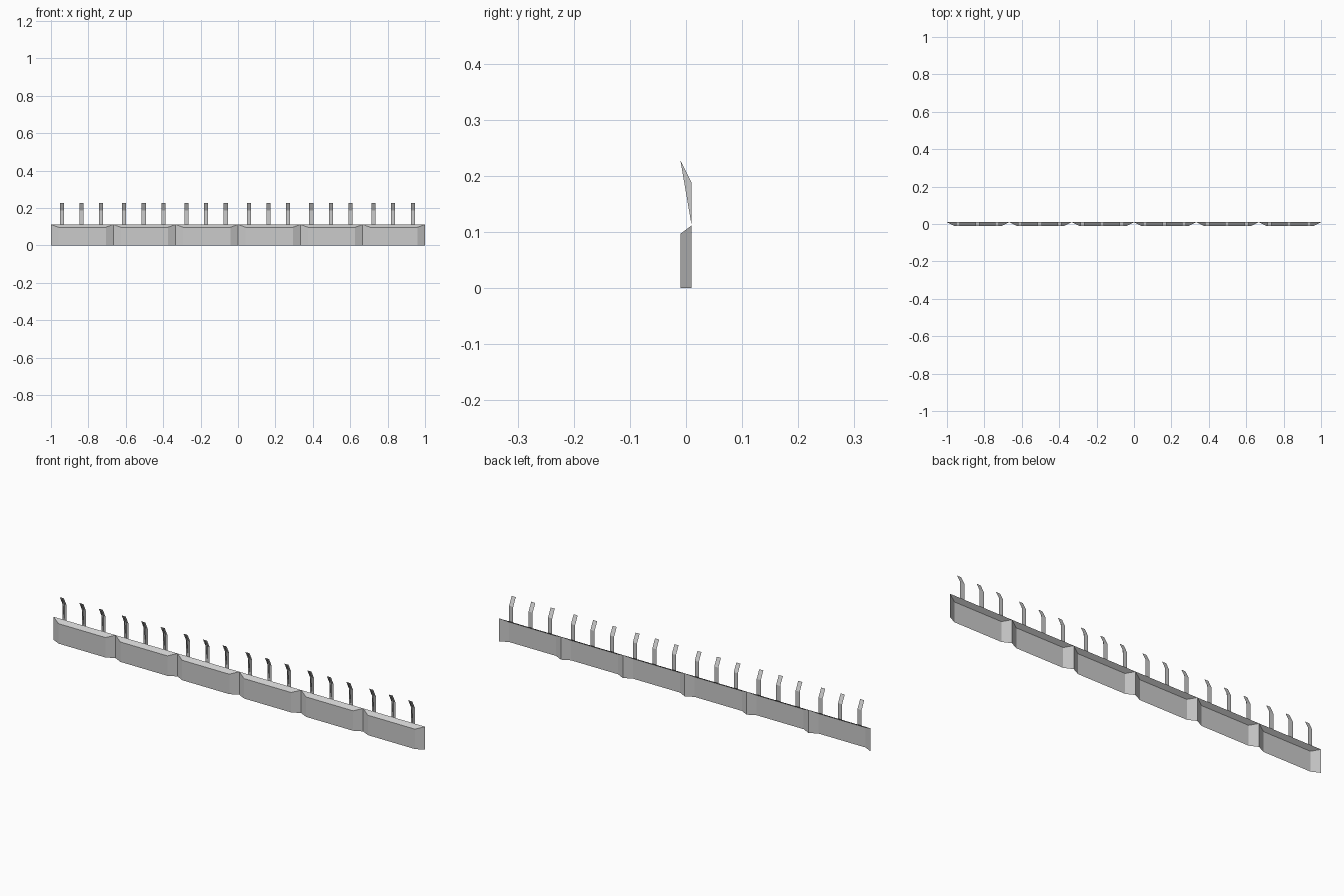
import bpy

if "Cube" in bpy.data.objects:
    bpy.data.objects.remove(bpy.data.objects["Cube"])

SEG = 1 / 3          # width of one wall panel
BACK, FRONT = 0.01, -0.01


def make(name, verts, faces):
    mesh = bpy.data.meshes.new(name)
    mesh.from_pydata(verts, [], faces)
    obj = bpy.data.objects.new(name, mesh)
    bpy.context.collection.objects.link(obj)
    return obj


def wall_panel(name, x0):
    # Open-backed shell: front, two chamfered ends, sloping top
    x1, c = x0 + SEG, 0.04
    outline = [(x0, BACK, 0.112), (x0 + c, FRONT, 0.097),
               (x1 - c, FRONT, 0.097), (x1, BACK, 0.112)]
    verts = outline + [(x, y, 0) for x, y, z in outline]
    faces = [(i + 4, i + 5, i + 1, i) for i in range(3)] + [(0, 1, 2, 3)]
    return make(name, verts, faces)


def bent_post(name, x):
    # Strip bent forward at the top, with a thin stiffening web down its middle
    w = 0.011
    side = [(BACK, 0.112), (BACK, 0.188), (FRONT, 0.228)]
    verts = [(x + s, y, z) for s in (-w, w, 0) for y, z in side]
    faces = [(0, 3, 4, 1), (1, 4, 5, 2), (6, 7, 8)]
    return make(name, verts, faces)


# Six panels, each carrying three posts
for i in range(6):
    x0 = -1 + i * SEG
    wall_panel(f"wall_panel_{i + 1}", x0)
    for j in range(3):
        bent_post(f"bent_post_{i + 1}_{j + 1}", x0 + 0.058 + 0.105 * j)
